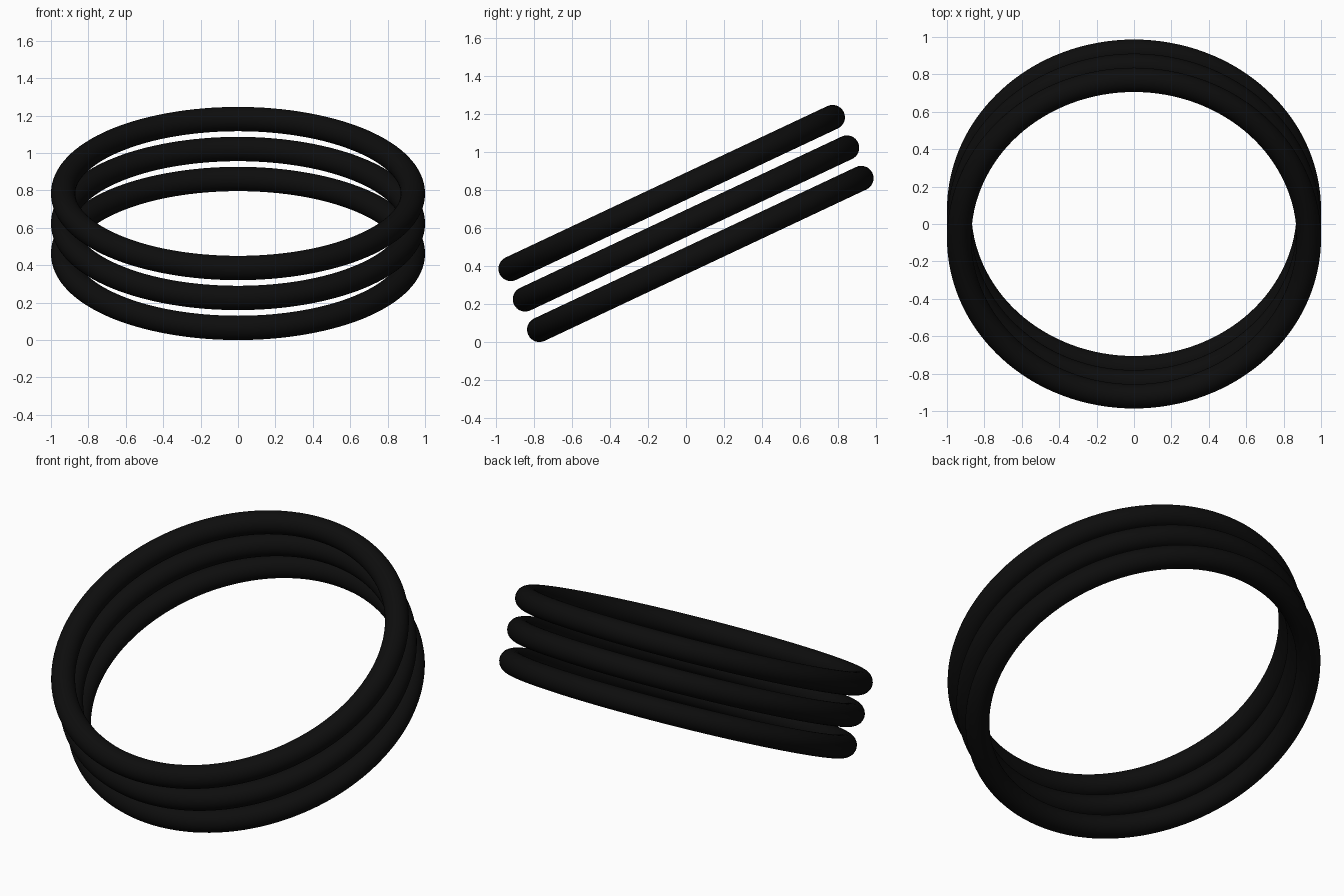
import bpy
import math
from mathutils import Matrix, Vector

if "Cube" in bpy.data.objects:
    bpy.data.objects.remove(bpy.data.objects["Cube"])

TILT = math.radians(25.2)
MAJOR, MINOR, GAP = 0.935, 0.065, 0.177

# Black finish shared by all rings
black = bpy.data.materials.new("black")
black.diffuse_color = (0.004, 0.004, 0.004, 1)
black.use_nodes = True
black.node_tree.nodes["Principled BSDF"].inputs["Base Color"].default_value = black.diffuse_color

# Three parallel hoops stacked along one tilted axis
axis = Matrix.Rotation(TILT, 3, 'X') @ Vector((0, 0, 1))
mid_height = MAJOR * math.sin(TILT) + MINOR + GAP * axis.z
for name, step in (("lower_ring", -1), ("middle_ring", 0), ("upper_ring", 1)):
    bpy.ops.mesh.primitive_torus_add(
        major_radius=MAJOR, minor_radius=MINOR,
        major_segments=128, minor_segments=32,
        location=Vector((0, 0, mid_height)) + axis * GAP * step,
        rotation=(TILT, 0, 0))
    ring = bpy.context.object
    ring.name = name
    ring.data.materials.append(black)
    bpy.ops.object.shade_smooth()
